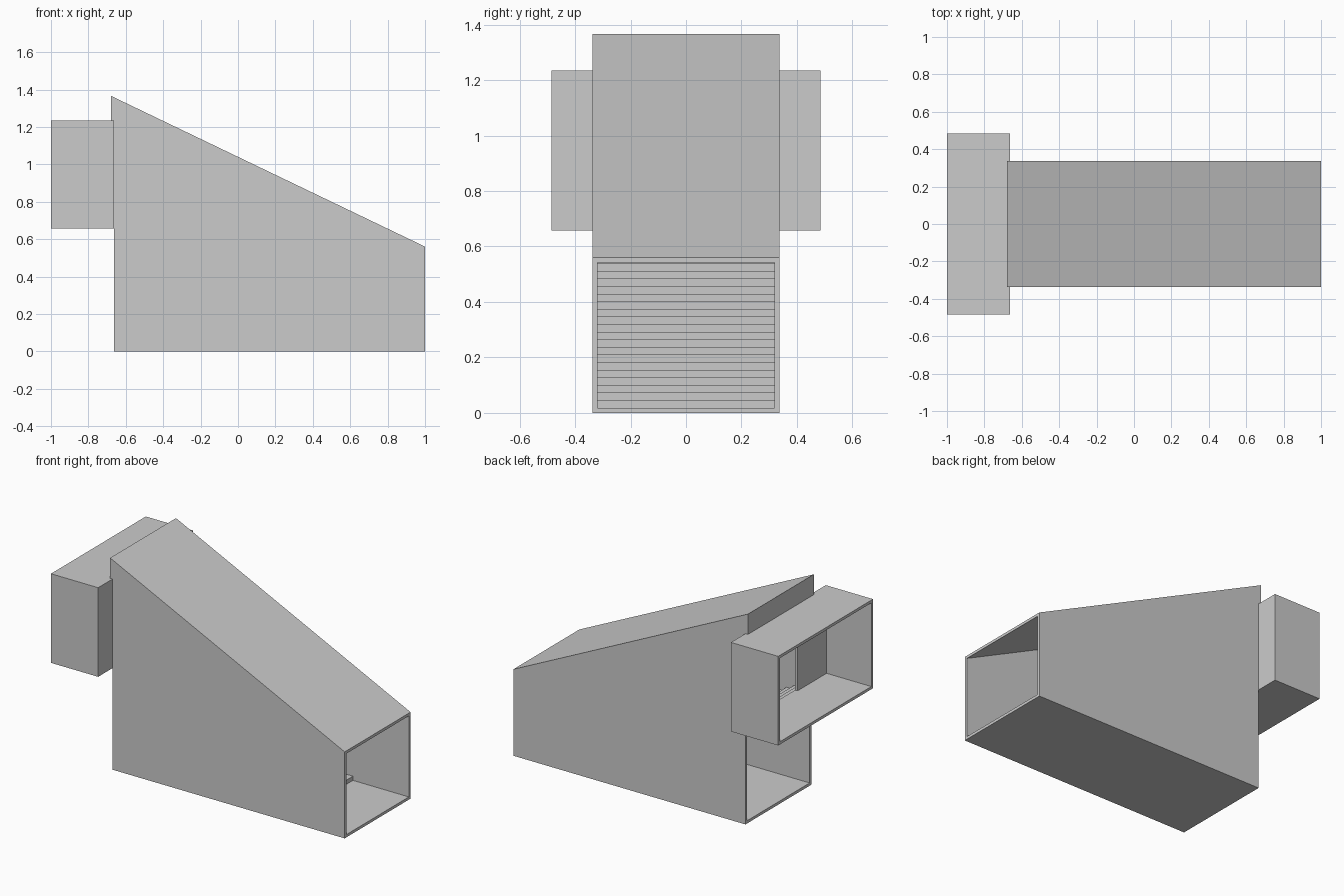
import bpy, bmesh

if "Cube" in bpy.data.objects:
    bpy.data.objects.remove(bpy.data.objects["Cube"])

T = 0.018            # wall thickness
W = 0.337            # half width of the main passage
BX = -0.662          # back end of the main passage
Z0, Z1 = 0.658, 1.235  # bottom and top of the upper box


def roof(x):
    return 0.56 + (1 - x) * 0.48


def finish(name, bm):
    bmesh.ops.recalc_face_normals(bm, faces=bm.faces[:])
    me = bpy.data.meshes.new(name)
    bm.to_mesh(me)
    bm.free()
    ob = bpy.data.objects.new(name, me)
    bpy.context.collection.objects.link(ob)
    return ob


def tube(name, half, sections):
    """Open rectangular tube along x; sections are (x, z_bottom, z_top)."""
    bm = bmesh.new()
    rings = []
    for x, a, b in sections:
        for t in (0, T):
            h = half - t
            rings.append([bm.verts.new((x, y, z)) for y, z in
                          ((-h, a + t), (h, a + t), (h, b - t), (-h, b - t))])
    # outer skin, inner skin and the two end rims
    for p, q in ((0, 2), (1, 3), (0, 1), (2, 3)):
        for i in range(4):
            j = (i + 1) % 4
            bm.faces.new((rings[p][i], rings[p][j], rings[q][j], rings[q][i]))
    return finish(name, bm)


def extrude(name, points, vec):
    bm = bmesh.new()
    f = bm.faces.new([bm.verts.new(p) for p in points])
    r = bmesh.ops.extrude_face_region(bm, geom=[f])
    verts = [v for v in r["geom"] if isinstance(v, bmesh.types.BMVert)]
    bmesh.ops.translate(bm, verts=verts, vec=vec)
    # extrude_face_region may drop the starting cap
    edges = [e for e in bm.edges if e.is_boundary]
    if edges:
        bmesh.ops.holes_fill(bm, edges=edges, sides=0)
    return finish(name, bm)


# Sloped passage and upper box, both open at their ends
tube("sloped_passage", W, [(BX, 0, roof(BX)), (1, 0, 0.56)])
tube("upper_box", 0.485, [(-1, Z0, Z1), (BX - T + 0.002, Z0, Z1)])

# Wall between box and passage, with a gable rising to the roof
top = roof(BX)
half = [(0.485, Z0), (0.485, Z1), (W, Z1), (W, top)]
outline = half + [(-y, z) for y, z in reversed(half)]
wall = extrude("dividing_wall", [(BX, y, z) for y, z in outline], (-T, 0, 0))
for v in wall.data.vertices:
    if v.co.z > Z1 + 0.05:
        v.co.z = roof(v.co.x)

# Doorway cut
d = 0.17
cutter = extrude("doorway_cutter",
                 [(BX + 0.1, y, z) for y, z in
                  ((-d, Z0 + T), (d, Z0 + T), (d, 1.08), (-d, 1.08))],
                 (-0.2, 0, 0))
cutter.hide_render = True
cutter.hide_viewport = True
mod = wall.modifiers.new("doorway", 'BOOLEAN')
mod.object = cutter
mod.operation = 'DIFFERENCE'
mod.solver = 'EXACT'

# Stair flight rising from the floor to the box, with a sloped underside
N = 24
start = 0.6
rise = Z0 / N
run = (start - BX) / (N - 1)
steps = [(start, T)]
for i in range(N - 1):
    z = T + rise * (i + 1)
    steps += [(start - run * i, z), (start - run * (i + 1), z)]
steps += [(BX, Z0 - 2 * rise), (start - run, T)]
extrude("stair_flight", [(x, -W + T, z) for x, z in steps],
        (0, 2 * (W - T), 0))
